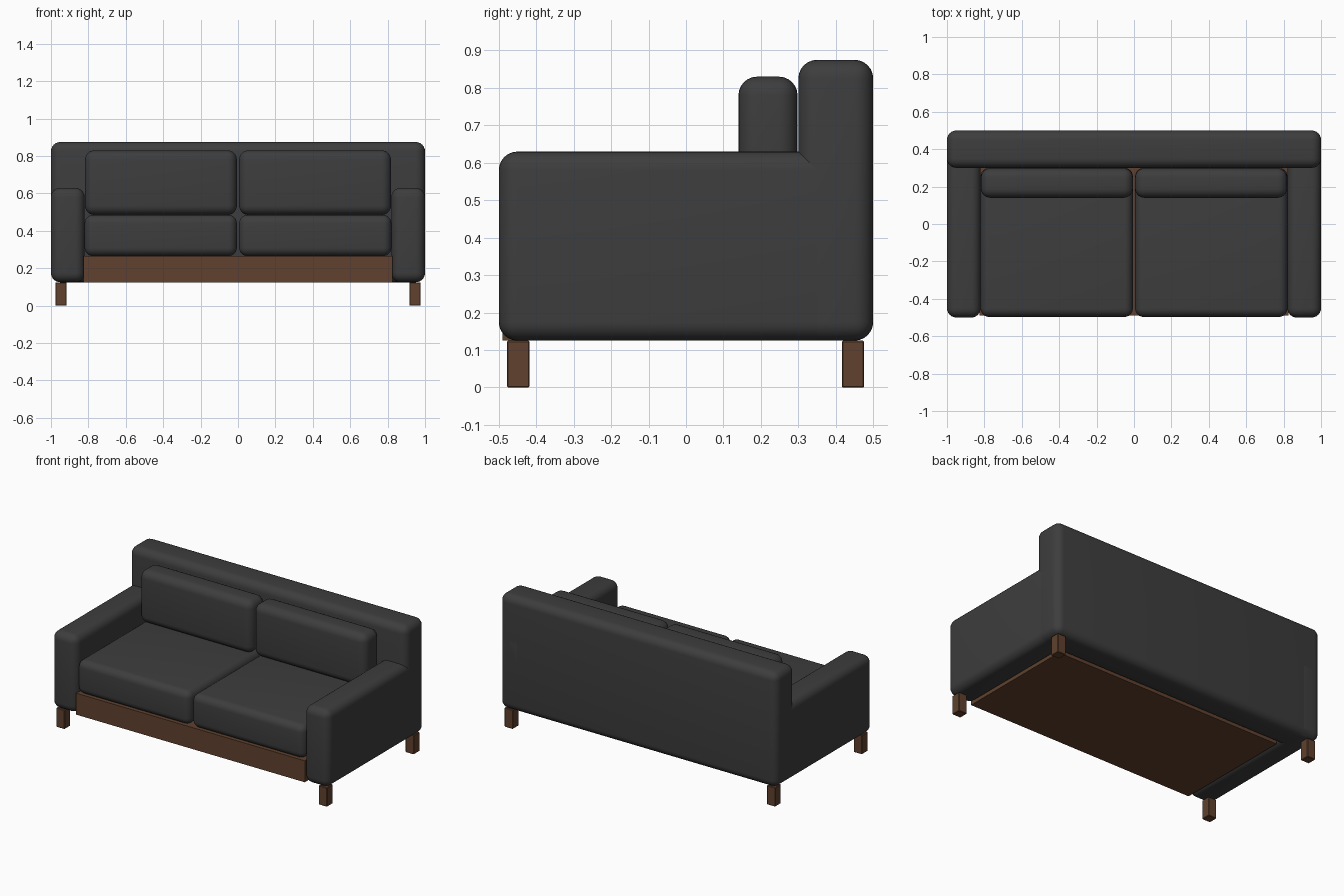
import bpy
import bmesh
import math

cube = bpy.data.objects.get("Cube")
if cube:
    bpy.data.objects.remove(cube, do_unlink=True)


def make_material(name, rgb):
    mat = bpy.data.materials.new(name)
    mat.use_nodes = True
    color = (*rgb, 1.0)
    mat.diffuse_color = color
    bsdf = mat.node_tree.nodes["Principled BSDF"]
    bsdf.inputs["Base Color"].default_value = color
    bsdf.inputs["Roughness"].default_value = 0.8
    return mat


fabric = make_material("charcoal fabric", (0.047, 0.047, 0.047))
wood = make_material("brown wood", (0.115, 0.053, 0.027))


def box(name, xs, ys, zs, mat, radius=0.0, segments=6):
    """Box spanning the given ranges, with rounded edges."""
    bm = bmesh.new()
    bmesh.ops.create_cube(bm, size=1.0)
    for v in bm.verts:
        for axis, (lo, hi) in enumerate((xs, ys, zs)):
            v.co[axis] = hi if v.co[axis] > 0 else lo
    mesh = bpy.data.meshes.new(name)
    bm.to_mesh(mesh)
    bm.free()
    mesh.materials.append(mat)
    obj = bpy.data.objects.new(name, mesh)
    bpy.context.collection.objects.link(obj)
    if radius:
        bevel = obj.modifiers.new("rounded edges", "BEVEL")
        bevel.width = radius
        bevel.segments = segments
        bevel.limit_method = "ANGLE"
        bpy.ops.object.select_all(action="DESELECT")
        bpy.context.view_layer.objects.active = obj
        obj.select_set(True)
        bpy.ops.object.modifier_apply(modifier=bevel.name)
        bpy.ops.object.shade_smooth_by_angle(angle=math.radians(35))
    return obj


# Backrest and wooden base
box("backrest", (-1.0, 1.0), (0.30, 0.50), (0.125, 0.875), fabric, 0.05)
box("wooden_base", (-0.825, 0.825), (-0.49, 0.305), (0.125, 0.265), wood)

# Arms, cushions and legs, mirrored on both sides
for side, sign in (("left", 1), ("right", -1)):
    def span(a, b):
        return tuple(sorted((a * sign, b * sign)))

    box(f"{side}_arm", span(0.82, 1.0), (-0.50, 0.50), (0.125, 0.63), fabric, 0.05)
    box(f"{side}_seat_cushion", span(0.006, 0.82), (-0.497, 0.30), (0.265, 0.485),
        fabric, 0.045)
    box(f"{side}_back_cushion", span(0.006, 0.818), (0.14, 0.298), (0.485, 0.83),
        fabric, 0.05)
    for end, y in (("front", -0.448), ("back", 0.446)):
        box(f"{side}_{end}_leg", span(0.917, 0.977), (y - 0.03, y + 0.03),
            (0.0, 0.125), wood, 0.003, 1)
